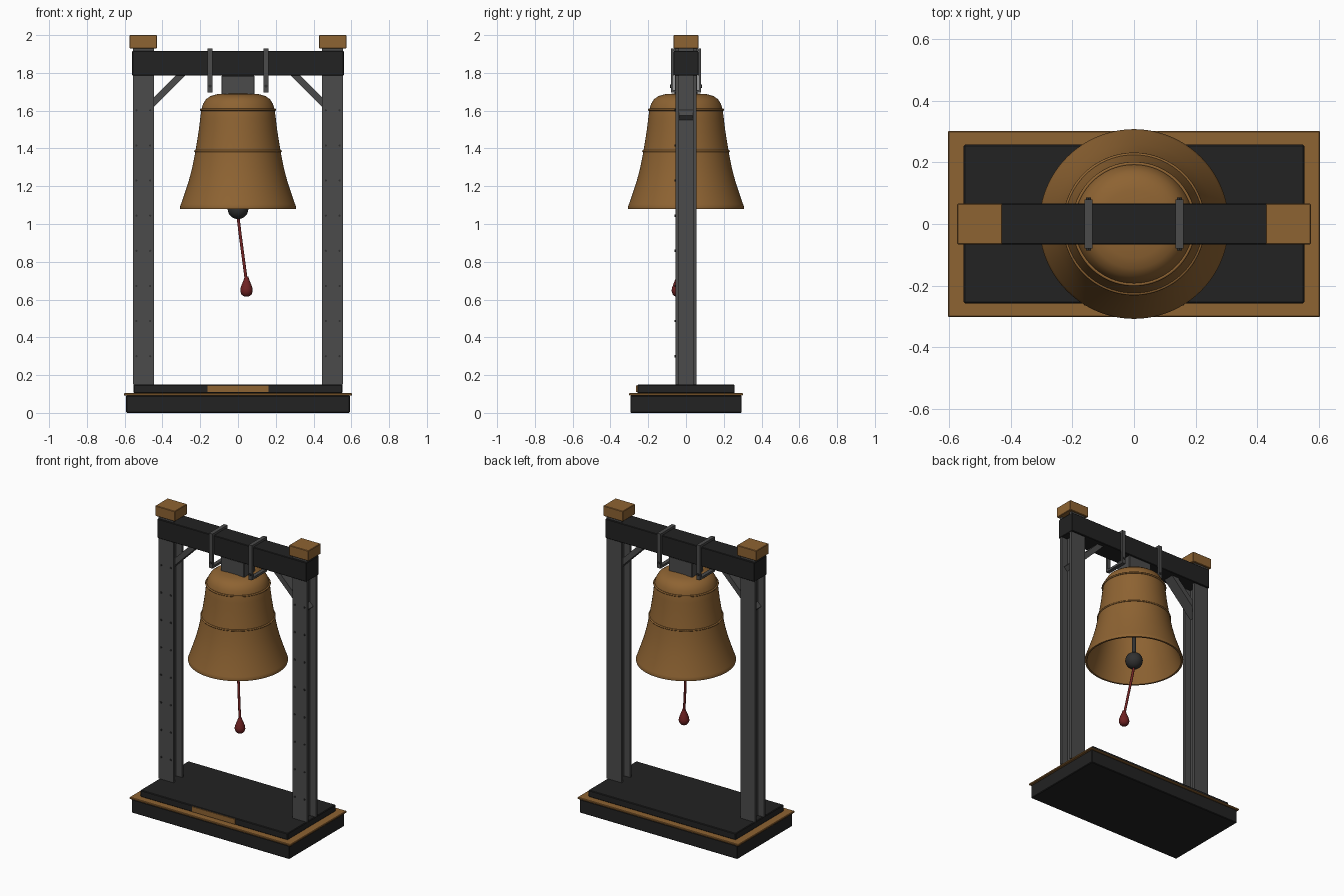
import bpy, math
from mathutils import Vector

if "Cube" in bpy.data.objects:
    bpy.data.objects.remove(bpy.data.objects["Cube"])


def material(name, rgb):
    m = bpy.data.materials.new(name)
    m.diffuse_color = (*rgb, 1)
    m.use_nodes = True
    m.node_tree.nodes["Principled BSDF"].inputs["Base Color"].default_value = m.diffuse_color
    return m


GOLD = material("bronze gold", (0.27, 0.125, 0.032))
BLACK = material("black wood", (0.016, 0.016, 0.016))
GREY = material("grey steel", (0.07, 0.07, 0.07))
IRON = material("dark iron", (0.03, 0.03, 0.03))
RED = material("red rope", (0.16, 0.016, 0.016))


def finish(ob, name, mat, smooth=None):
    ob.name = name
    ob.data.materials.clear()
    ob.data.materials.append(mat)
    if smooth:
        bpy.ops.object.select_all(action='DESELECT')
        ob.select_set(True)
        bpy.context.view_layer.objects.active = ob
        bpy.ops.object.shade_smooth_by_angle(angle=math.radians(smooth))
    return ob


def box(name, mat, x, y, z, bevel=0.0):
    """Box from (min, max) ranges."""
    verts = [(a, b, c) for a in x for b in y for c in z]
    faces = [(0, 1, 3, 2), (4, 6, 7, 5), (0, 4, 5, 1), (2, 3, 7, 6), (0, 2, 6, 4), (1, 5, 7, 3)]
    me = bpy.data.meshes.new(name)
    me.from_pydata(verts, [], faces)
    ob = bpy.data.objects.new(name, me)
    bpy.context.collection.objects.link(ob)
    if bevel:
        mod = ob.modifiers.new("bevel", 'BEVEL')
        mod.width, mod.segments = bevel, 1
    return finish(ob, name, mat)


def lathe(name, mat, profile, n=64, loc=(0, 0, 0), angle=35):
    """Revolve (radius, z) points; zero radius becomes a single pole."""
    verts, rings, faces = [], [], []
    for r, z in profile:
        count = 1 if r == 0 else n
        rings.append([len(verts) + i % count for i in range(n)])
        verts += [(r * math.cos(2 * math.pi * i / n), r * math.sin(2 * math.pi * i / n), z)
                  for i in range(count)]
    for a, b in zip(rings, rings[1:]):
        for i in range(n):
            j = (i + 1) % n
            faces.append(list(dict.fromkeys((a[i], a[j], b[j], b[i]))))
    me = bpy.data.meshes.new(name)
    me.from_pydata(verts, [], faces)
    ob = bpy.data.objects.new(name, me)
    bpy.context.collection.objects.link(ob)
    ob.location = loc
    return finish(ob, name, mat, angle)


def rod(name, mat, p, q, r, n=12):
    p, q = Vector(p), Vector(q)
    bpy.ops.mesh.primitive_cylinder_add(vertices=n, radius=r, depth=(q - p).length, location=(p + q) / 2)
    ob = bpy.context.object
    ob.rotation_euler = (q - p).to_track_quat('Z', 'Y').to_euler()
    return finish(ob, name, mat, 35)


# Stepped base with gold trim and blank plaque
box("base_plinth", BLACK, (-0.592, 0.592), (-0.295, 0.295), (0, 0.092), 0.004)
box("base_trim", GOLD, (-0.604, 0.604), (-0.302, 0.302), (0.092, 0.105), 0.003)
box("base_step", BLACK, (-0.553, 0.553), (-0.258, 0.258), (0.105, 0.15), 0.004)
box("front_plaque", GOLD, (-0.162, 0.162), (-0.264, -0.257), (0.11, 0.145))

# Crossbeam
box("crossbeam", BLACK, (-0.56, 0.56), (-0.066, 0.066), (1.785, 1.915), 0.003)

for s, side in ((-1, "left"), (1, "right")):
    def span(a, b):
        return tuple(sorted((s * a, s * b)))

    # H-section posts: two flanges and a web
    for d, face in ((-1, "front"), (1, "back")):
        box(f"{side}_post_{face}_flange", GREY, span(0.446, 0.557),
            tuple(sorted((d * 0.038, d * 0.055))), (0.15, 1.93))
    box(f"{side}_post_web", GREY, span(0.492, 0.512), (-0.038, 0.038), (0.15, 1.93))
    box(f"{side}_post_cap", GOLD, span(0.428, 0.575), (-0.066, 0.066), (1.93, 2.0), 0.003)

    # Rivets on the front flange
    for i in range(8):
        for x in (0.465, 0.538):
            z = 0.30 + i * 0.186
            rod(f"{side}_post_rivet", IRON, (s * x, -0.054, z), (s * x, -0.061, z), 0.006, 8)

    # Diagonal brace running through the post web
    brace = box(f"{side}_brace", GREY, (-0.18, 0.18), (-0.037, 0.037), (-0.0175, 0.0175))
    brace.location = (s * 0.40, 0, 1.69)
    brace.rotation_euler = (0, s * math.radians(45), 0)

    # Strap clamped around the beam
    sx = span(0.135, 0.161)
    box(f"{side}_strap_top", GREY, sx, (-0.08, 0.08), (1.915, 1.93))
    box(f"{side}_strap_bottom", GREY, sx, (-0.08, 0.08), (1.695, 1.71))
    for d in (-1, 1):
        box(f"{side}_strap_leg", GREY, sx, tuple(sorted((d * 0.066, d * 0.08))), (1.695, 1.93))
        rod(f"{side}_strap_bolt", IRON, (s * 0.148, d * 0.078, 1.73),
            (s * 0.148, d * 0.086, 1.73), 0.009, 6)

# Headstock holding the bell
box("headstock", GREY, (-0.088, 0.088), (-0.06, 0.06), (1.67, 1.785), 0.003)

# Hollow bell, outside then inside
lathe("bell", GOLD, [
    (0, 1.692), (0.06, 1.691), (0.11, 1.687), (0.145, 1.678), (0.17, 1.66), (0.185, 1.635),
    (0.194, 1.605), (0.2, 1.56), (0.207, 1.50), (0.218, 1.43), (0.23, 1.36), (0.242, 1.30),
    (0.26, 1.23), (0.283, 1.16), (0.302, 1.105), (0.308, 1.09), (0.306, 1.08),
    (0.294, 1.08), (0.262, 1.17), (0.226, 1.29), (0.2, 1.43), (0.178, 1.58), (0.15, 1.65),
    (0, 1.668)], 96, angle=40)
for name, r, z in (("bell_upper_bead", 0.196, 1.605), ("bell_middle_bead", 0.226, 1.386)):
    bpy.ops.mesh.primitive_torus_add(major_segments=96, minor_segments=8, major_radius=r,
                                     minor_radius=0.006, location=(0, 0, z))
    finish(bpy.context.object, name, GOLD, 60)

# Clapper
rod("clapper_rod", IRON, (0, 0, 1.66), (0, 0, 1.10), 0.014)
bpy.ops.mesh.primitive_uv_sphere_add(segments=32, ring_count=16, radius=0.055, location=(0, 0, 1.081))
finish(bpy.context.object, "clapper_ball", IRON, 60)

# Pull rope, slightly slack, with teardrop handle
path = [(0, 0, 1.04), (0.012, -0.012, 0.94), (0.028, -0.028, 0.82), (0.044, -0.042, 0.70)]
for a, b in zip(path, path[1:]):
    rod("pull_rope", RED, a, b, 0.008)
lathe("rope_handle", RED, [(0, 0.062), (0.009, 0.06), (0.014, 0.045), (0.024, 0.02), (0.032, -0.003),
      (0.033, -0.018), (0.027, -0.035), (0.017, -0.044), (0, -0.047)], 24, (0.045, -0.043, 0.662), 50)
